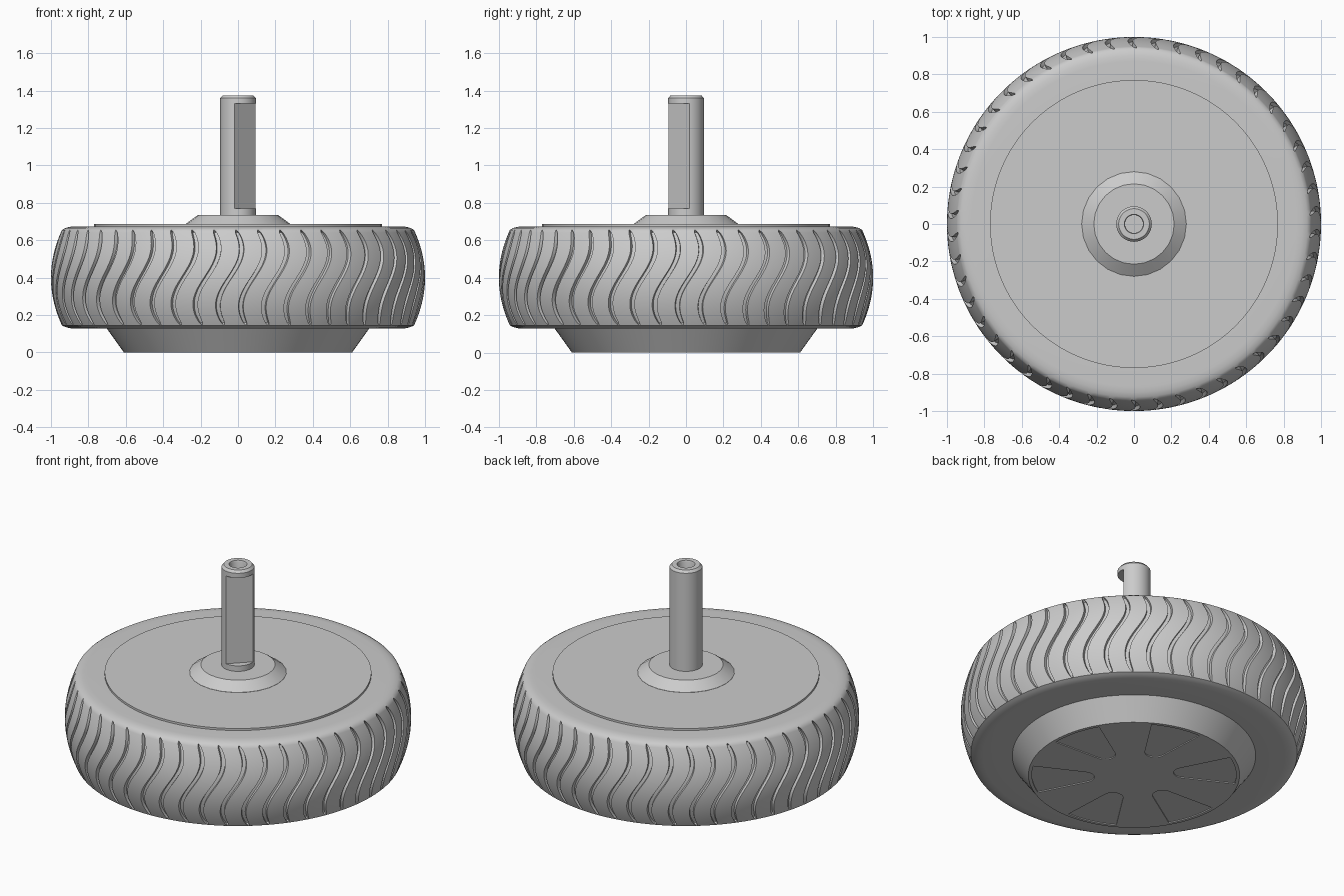
import bpy, bmesh
from math import sin, cos, pi, radians, sqrt

cube = bpy.data.objects.get("Cube")
if cube:
    bpy.data.objects.remove(cube, do_unlink=True)

grey = bpy.data.materials.new("plain_grey")
grey.use_nodes = True
COLOR = (0.6, 0.6, 0.6, 1)
grey.diffuse_color = COLOR
grey.node_tree.nodes["Principled BSDF"].inputs["Base Color"].default_value = COLOR


def finish(name, bm):
    bmesh.ops.recalc_face_normals(bm, faces=bm.faces)
    mesh = bpy.data.meshes.new(name)
    bm.to_mesh(mesh)
    bm.free()
    mesh.materials.append(grey)
    obj = bpy.data.objects.new(name, mesh)
    bpy.context.collection.objects.link(obj)
    return obj


def smooth(obj, angle=32):
    bpy.ops.object.select_all(action='DESELECT')
    obj.select_set(True)
    bpy.context.view_layer.objects.active = obj
    bpy.ops.object.shade_smooth_by_angle(angle=radians(angle))


def lathe(name, profile, sides):
    """Turn an open (radius, height) profile into a capped solid."""
    bm = bmesh.new()
    rings = [[bm.verts.new((r * cos(2 * pi * i / sides), r * sin(2 * pi * i / sides), z))
              for i in range(sides)] for r, z in profile]
    for a, b in zip(rings, rings[1:]):
        for i in range(sides):
            j = (i + 1) % sides
            bm.faces.new((a[i], a[j], b[j], b[i]))
    bm.faces.new(rings[0])
    bm.faces.new(rings[-1])
    return finish(name, bm)


def cut(obj, cutter):
    mod = obj.modifiers.new("cut", 'BOOLEAN')
    mod.operation = 'DIFFERENCE'
    mod.solver = 'EXACT'
    mod.object = cutter
    bpy.context.view_layer.update()
    bpy.ops.object.select_all(action='DESELECT')
    obj.select_set(True)
    bpy.context.view_layer.objects.active = obj
    bpy.ops.object.modifier_apply(modifier=mod.name)
    bpy.data.objects.remove(cutter, do_unlink=True)


# Tyre: crowned tread whose columns follow S-shaped grooves
GROOVES, MID, HALF, STEPS = 50, 0.4, 0.255, 36
PITCH = 2 * pi / GROOVES


def crown(z):
    return 1 - 0.9 * (z - MID) ** 2


def tyre_rows():
    """Closed section as (radius, height, groove position from -1 to 1)."""
    low = [(0.66, 0.13, -1), (0.87, 0.128, -1), (0.9, 0.13, -1), (0.925, 0.137, -1)]
    tread = [(crown(MID + HALF * t), MID + HALF * t, t)
             for t in (-1 + 2 * k / STEPS for k in range(STEPS + 1))]
    high = [(r, 2 * MID - z, 1) for r, z, t in reversed(low)]
    return low + tread + [(r, z + 0.002, t) for r, z, t in high]


def tyre_ring(bm, r, z, t):
    sway = -0.045 + 0.065 * sin(t * pi / 1.2)
    edge = max(0, 1 - abs(t) ** 10)
    w = 0.002 + 0.011 * sqrt(edge)
    depth = 0.02 * min(1, edge * 2.5)
    columns = [(-w, 0), (-0.8 * w, depth), (0.8 * w, depth), (w, 0)]
    columns += [(w + (PITCH - 2 * w) * k / 4, 0) for k in (1, 2, 3)]
    ring = []
    for g in range(GROOVES):
        for offset, drop in columns:
            a = -pi / 2 + g * PITCH + sway + offset
            ring.append(bm.verts.new(((r - drop) * cos(a), (r - drop) * sin(a), z)))
    return ring


bm = bmesh.new()
rings = [tyre_ring(bm, *row) for row in tyre_rows()]
count = len(rings[0])
for a, b in zip(rings, rings[1:] + rings[:1]):
    for i in range(count):
        j = (i + 1) % count
        bm.faces.new((a[i], a[j], b[j], b[i]))
smooth(finish("tyre", bm), 35)

# Wheel body: tapered lower cover and thin upper disc
body = lathe("wheel_body", [(0.61, 0), (0.703, 0.13), (0.703, 0.4),
                            (0.77, 0.6), (0.77, 0.686)], 96)

# Six shallow wedge recesses with round tips, open towards the rim
bm = bmesh.new()
for k in range(6):
    turn = radians(15 + 60 * k)
    outline = [(0.29 - 0.06 * cos(a), -0.06 * sin(a))
               for a in (radians(-80 + 16 * s) for s in range(11))]
    outline += [(0.59 * cos(a), 0.59 * sin(a))
                for a in (radians(-15 + 3 * s) for s in range(11))]
    layers = [[bm.verts.new((x * cos(turn) - y * sin(turn),
                             x * sin(turn) + y * cos(turn), z))
               for x, y in outline] for z in (-0.02, 0.006)]
    n = len(outline)
    for i in range(n):
        j = (i + 1) % n
        bm.faces.new((layers[0][i], layers[0][j], layers[1][j], layers[1][i]))
    for layer in layers:
        bm.faces.new(layer)
cut(body, finish("recess_cutter", bm))
smooth(body)

# Hub cone
smooth(lathe("hub_cone", [(0.28, 0.68), (0.28, 0.687), (0.215, 0.735)], 24), 25)

# Axle: chamfered rod with a centre hole and one flat
axle = lathe("axle", [(0.095, 0.7), (0.095, 1.36), (0.082, 1.375),
                      (0.052, 1.375), (0.048, 1.365), (0.048, 1.22)], 48)
bm = bmesh.new()
bmesh.ops.create_cube(bm, size=1)
flat = finish("flat_cutter", bm)
flat.scale = (0.1, 0.3, 0.56)
flat.rotation_euler.z = -pi / 4
flat.location = (0.103 * cos(pi / 4), -0.103 * sin(pi / 4), 1.05)
cut(axle, flat)
smooth(axle)
